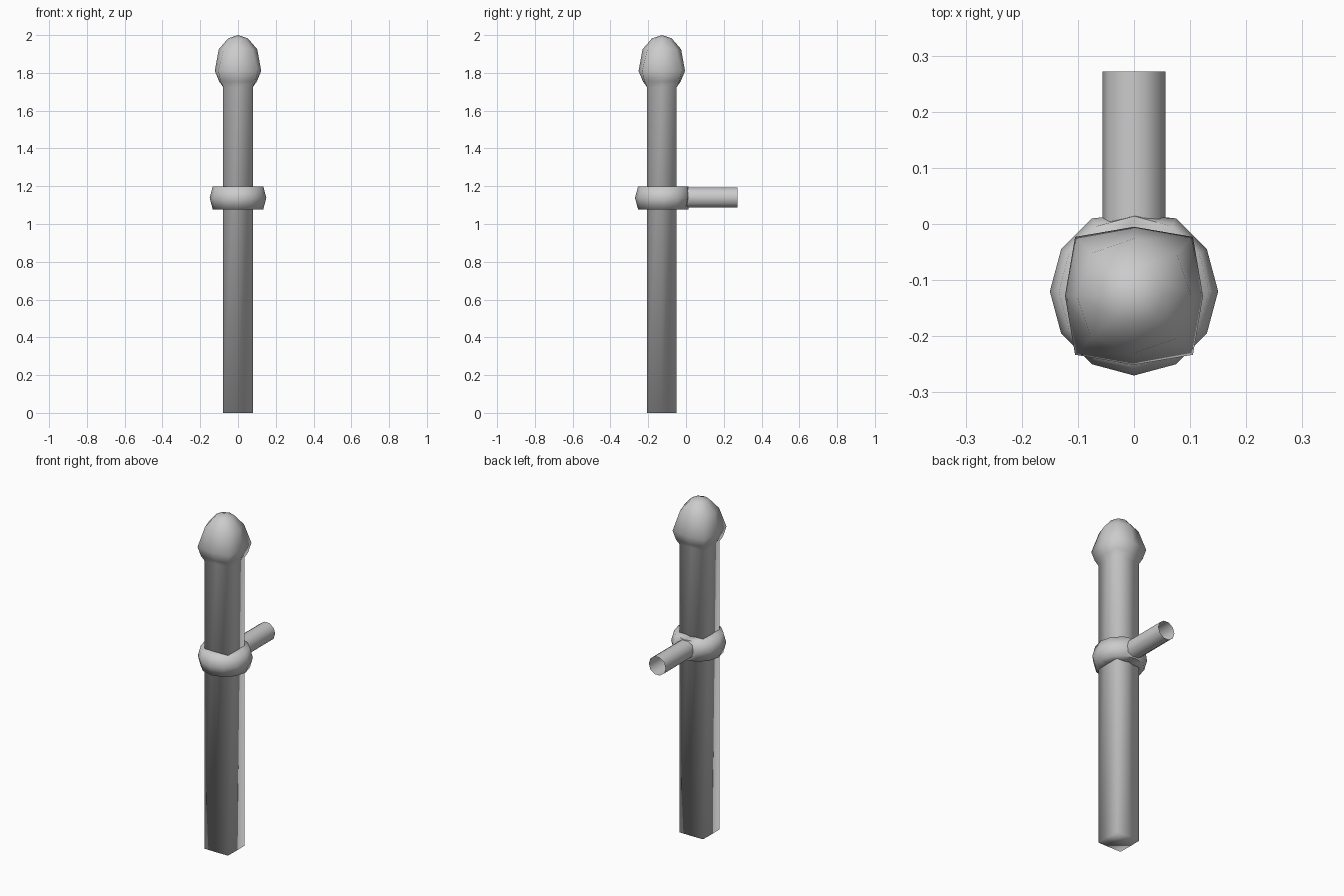
import bpy, bmesh, math
from mathutils import Vector

if "Cube" in bpy.data.objects:
    bpy.data.objects.remove(bpy.data.objects["Cube"])


def finish(name, bm, smooth=True):
    bmesh.ops.recalc_face_normals(bm, faces=bm.faces)
    mesh = bpy.data.meshes.new(name)
    bm.to_mesh(mesh)
    bm.free()
    for p in mesh.polygons:
        p.use_smooth = smooth
    ob = bpy.data.objects.new(name, mesh)
    bpy.context.collection.objects.link(ob)
    return ob


def loft(bm, loops, closed=False):
    """Join vertex loops with quads."""
    n = len(loops[0])
    pairs = list(zip(loops, loops[1:]))
    if closed:
        pairs.append((loops[-1], loops[0]))
    for a, b in pairs:
        for i in range(n):
            j = (i + 1) % n
            bm.faces.new((a[i], a[j], b[j], b[i]))


# Square post swelling into a rounded finial: (side middle, corner, z)
POST_Y = -0.128
profile = [(0.079, 0.078, 0.0), (0.079, 0.078, 1.725), (0.100, 0.092, 1.755),
           (0.123, 0.105, 1.81), (0.102, 0.076, 1.925), (0.052, 0.038, 1.983)]
bm = bmesh.new()
loops = []
for mid, corner, z in profile:
    loop = []
    for i in range(8):
        a = i * math.pi / 4
        r = mid if i % 2 == 0 else corner * math.sqrt(2)
        loop.append(bm.verts.new((r * math.cos(a), POST_Y + r * math.sin(a), z)))
    loops.append(loop)
loft(bm, loops)
bm.faces.new(loops[0])
tip = bm.verts.new((0, POST_Y, 2.0))
for i in range(8):
    bm.faces.new((loops[-1][i], loops[-1][(i + 1) % 8], tip))
finish("post", bm)

# Twelve-sided collar, flattened where the arm meets it
bm = bmesh.new()
loops = []
for r, z in [(0.08, 1.078), (0.134, 1.078), (0.15, 1.138), (0.134, 1.198), (0.08, 1.198)]:
    loop = []
    for i in range(12):
        a = i * math.pi / 6
        y = min(-0.12 + r * math.sin(a), 0.018)
        loop.append(bm.verts.new((r * math.cos(a), y, z)))
    loops.append(loop)
loft(bm, loops, closed=True)
collar = finish("collar", bm)

# Open tube arm pointing back
bm = bmesh.new()
loops = []
for y in (-0.02, 0.272):
    loops.append([bm.verts.new(Vector((0.056 * math.cos(i * math.pi / 5), y,
                                       1.14 + 0.056 * math.sin(i * math.pi / 5))))
                  for i in range(10)])
loft(bm, loops)
finish("arm", bm)

# Keep the collar's rims crisp
bpy.ops.object.select_all(action='DESELECT')
collar.select_set(True)
bpy.context.view_layer.objects.active = collar
bpy.ops.object.shade_smooth_by_angle(angle=math.radians(80))
